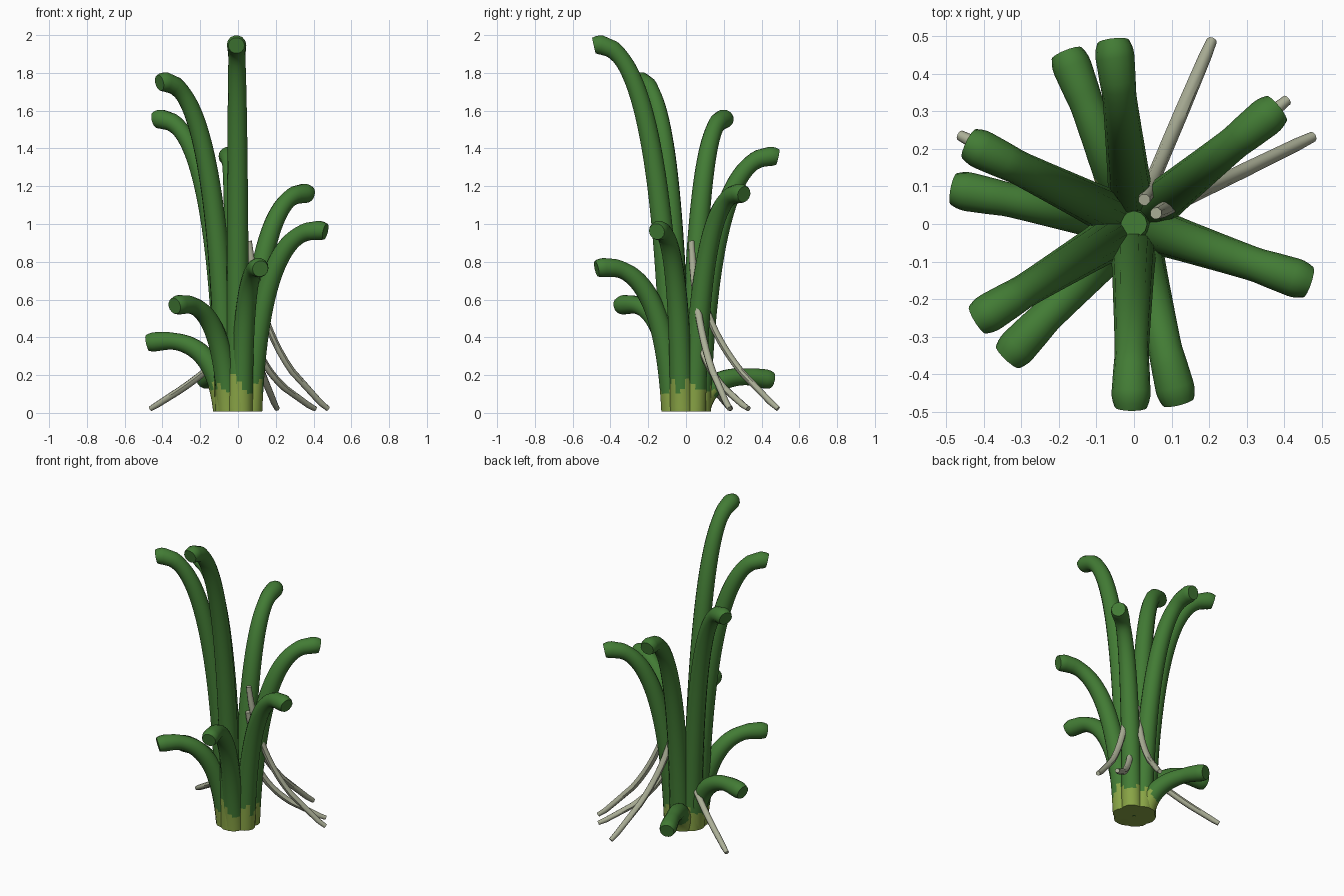
import bpy, bmesh, math, random
from mathutils import Vector

random.seed(4)
cube = bpy.data.objects.get("Cube")
if cube:
    bpy.data.objects.remove(cube, do_unlink=True)


def material(name, rgb):
    m = bpy.data.materials.new(name)
    m.use_nodes = True
    m.diffuse_color = (*rgb, 1)
    m.node_tree.nodes["Principled BSDF"].inputs["Base Color"].default_value = (*rgb, 1)
    return m


GREEN = material("stem green", (0.055, 0.20, 0.035))
YELLOW = material("base yellow green", (0.25, 0.37, 0.06))
PALE = material("root pale grey", (0.41, 0.43, 0.31))


def lerp_profile(profile, t):
    """Radius at t from a short list of (t, radius) pairs."""
    for (t0, r0), (t1, r1) in zip(profile, profile[1:]):
        if t <= t1:
            return r0 + (r1 - r0) * (t - t0) / (t1 - t0)
    return profile[-1][1]


def bent_tube(name, angle, p0, p1, p2, profile, sides, rings, mats, edge=None):
    """Tube along a quadratic curve of (radius, height) points in a vertical plane."""
    out = Vector((math.cos(angle), math.sin(angle), 0))
    side = Vector((-out.y, out.x, 0))
    a, b, c = (out * r + Vector((0, 0, z)) for r, z in (p0, p1, p2))
    bm = bmesh.new()
    loops = []
    for i in range(rings + 1):
        t = (i / rings) ** 1.6
        if i > rings - 4:                      # closer rings where the tip rounds off
            t = 1 - 0.02 * (rings - i)
        pos = a * (1 - t) ** 2 + b * 2 * t * (1 - t) + c * t * t
        tan = ((b - a) * (1 - t) + (c - b) * t).normalized()
        up = tan.cross(side)
        rad = lerp_profile(profile, t)
        loop = []
        for j in range(sides):
            w = math.tau * j / sides
            v = pos + (side * math.cos(w) + up * math.sin(w)) * rad
            v.z = max(v.z, 0.008)
            loop.append(bm.verts.new(v))
        loops.append(loop)
    # ragged colour edge: one threshold for each column of faces
    limits = [edge + random.uniform(-0.03, 0.03) if edge else -1 for _ in range(sides)]
    for lo, hi in zip(loops, loops[1:]):
        for j in range(sides):
            k = (j + 1) % sides
            f = bm.faces.new((lo[j], lo[k], hi[k], hi[j]))
            m = f.calc_center_median()
            near = m.x * m.x + m.y * m.y < 0.024
            f.material_index = int(near and m.z < limits[j])
    bottom = bm.faces.new(loops[0][::-1])
    bottom.material_index = len(mats) - 1
    bm.faces.new(loops[-1])
    bmesh.ops.recalc_face_normals(bm, faces=bm.faces)
    finish(name, bm, mats)


def finish(name, bm, mats):
    mesh = bpy.data.meshes.new(name)
    bm.to_mesh(mesh)
    bm.free()
    for m in mats:
        mesh.materials.append(m)
    obj = bpy.data.objects.new(name, mesh)
    bpy.context.collection.objects.link(obj)
    bpy.ops.object.select_all(action="DESELECT")
    obj.select_set(True)
    bpy.context.view_layer.objects.active = obj
    bpy.ops.object.shade_smooth_by_angle(angle=math.radians(45))


# Ten stems spiralling down from the tallest one
stem_profile = [(0, 0.062), (0.1, 0.06), (0.5, 0.052), (0.78, 0.045),
                (0.93, 0.052), (0.97, 0.051), (1, 0.043)]
for n in range(10):
    angle = math.radians(269 - 57.5 * n)
    z = 1.945 - 0.197 * n
    bent_tube(f"stem_{n + 1}", angle, (0.07, 0), (0.125, z + 0.08), (0.488, z),
              stem_profile, 14, 44, [GREEN, YELLOW],
              0.21 if n == 0 else 0.14)

# Four thin roots arching down to the ground: angle, start, bend, tip
root_profile = [(0, 0.016), (0.1, 0.02), (0.9, 0.019), (1, 0.014)]
roots = [(26, (0.065, 0.91), (0.13, 0.3), (0.53, 0.022)),
         (67, (0.07, 0.72), (0.14, 0.32), (0.53, 0.022)),
         (39, (0.08, 0.5), (0.13, 0.18), (0.525, 0.022)),
         (153, (0.08, 0.32), (0.2, 0.19), (0.52, 0.022))]
for n, (deg, start, bend, tip) in enumerate(roots):
    bent_tube(f"root_{n + 1}", math.radians(deg), start, bend, tip,
              root_profile, 8, 20, [PALE])

# Core that closes the gap between the stems
bm = bmesh.new()
bmesh.ops.create_cone(bm, cap_ends=True, segments=12, radius1=0.06, radius2=0.035, depth=0.4)
bmesh.ops.translate(bm, verts=bm.verts, vec=(0, 0, 0.212))
finish("core", bm, [GREEN])
